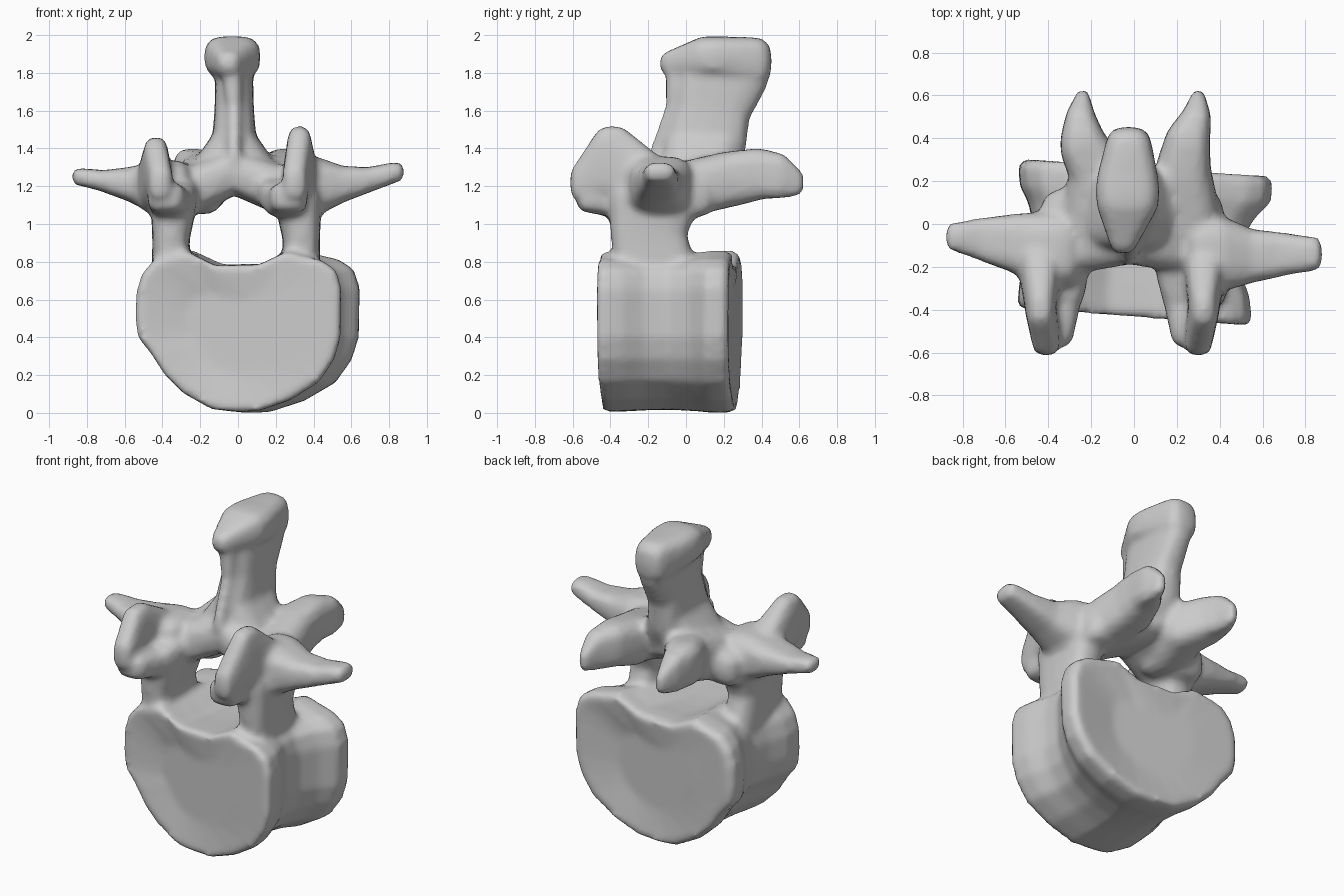
import bpy, bmesh
from math import sin, cos, pi, copysign

bm = bmesh.new()


def sq(c, e=0.65):
    return copysign(abs(c) ** e, c)


def blob(x, y, z, rx, ry, rz):
    """Points of a rounded box centred on x, y, z."""
    pts = []
    for j in range(9):
        a = -pi / 2 + pi * j / 8
        for i in range(16):
            b = 2 * pi * i / 16
            pts.append((x + rx * sq(cos(a)) * sq(cos(b)),
                        y + ry * sq(cos(a)) * sq(sin(b)),
                        z + rz * sq(sin(a))))
    return pts


def limb(*blobs):
    """Hull each neighbouring pair of blobs into one tapering limb."""
    for p, q in zip(blobs, blobs[1:]):
        part = bmesh.new()
        for co in blob(*p) + blob(*q):
            part.verts.new(co)
        res = bmesh.ops.convex_hull(part, input=part.verts[:])
        junk = {g for g in res["geom_interior"] + res["geom_unused"]
                if isinstance(g, bmesh.types.BMVert)}
        bmesh.ops.delete(part, geom=list(junk), context='VERTS')
        mesh = bpy.data.meshes.new("part")
        part.to_mesh(mesh)
        part.free()
        bm.from_mesh(mesh)
        bpy.data.meshes.remove(mesh)


# Vertebral body: waisted drum along y with slightly dished ends
outline = [(-.45, .81), (-.51, .74), (-.54, .64), (-.545, .5), (-.53, .4), (-.46, .31),
           (-.39, .20), (-.29, .10), (-.14, .015), (.0, .0), (.11, .005), (.28, .065),
           (.43, .16), (.51, .28), (.545, .40), (.55, .66), (.52, .76), (.45, .81),
           (.26, .86), (.11, .79), (-.12, .785), (-.27, .86)]
# y, x centre, x scale, z scale
stations = [(-.41, 0, .5, .5), (-.435, 0, .96, .965), (-.41, 0, 1, .99),
            (-.30, 0, .98, .98), (-.18, 0, .9, .965), (-.06, .01, .88, .965),
            (.06, .03, .96, .98), (.14, .05, 1.07, 1), (.23, .05, 1.085, 1),
            (.265, .05, 1.03, .96), (.24, .05, .5, .5)]
rings = [[bm.verts.new((cx + x * sx, y - .07 * x, .42 + (z - .42) * sz))
          for x, z in outline] for y, cx, sx, sz in stations]
n = len(outline)
for a, b in zip(rings, rings[1:]):
    for i in range(n):
        bm.faces.new((a[i], a[(i + 1) % n], b[(i + 1) % n], b[i]))
bm.faces.new(rings[0][::-1])
bm.faces.new(rings[-1])

for s in (1, -1):
    # Pedicle
    px = -.01 + s * .345
    limb((px, -.16, .74, .1, .22, .1), (px, -.2, .95, .1, .2, .1),
         (px - s * .015, -.17, 1.13, .125, .24, .1))
    # Lamina, roof of the canal, sloping down and outwards
    limb((px - s * .03, -.04, 1.15, .12, .2, .12), (-.02, .04, 1.28, .07, .23, .12))
    # Superior articular process: upright plate with an inner foot
    ax = -.055 + s * .355
    top = .06 if s > 0 else 0
    plate = (ax + s * .025, -.39, 1.3 + top / 2, .07, .11, .16 + top / 2)
    limb((ax + s * .03, -.18, 1.2, .1, .12, .14), plate, (ax, -.53, 1.22, .065, .085, .1))
    limb((ax - s * .1, -.18, 1.16, .1, .13, .08),
         (ax - s * .05, -.34, 1.12, .11, .12, .085),
         (ax - s * .03, -.49, 1.14, .1, .09, .08))
    # Inferior articular process
    ix = .03 + s * .27
    limb((ix - s * .03, .02, 1.19, .13, .14, .14),
         (ix - s * .07, .24, 1.24, .13, .1, .145),
         (.005 + s * .245, .37, 1.265, .105, .1, .135),
         (.02 + s * .27, .48, 1.255, .07, .07, .12),
         (ix, .56, 1.22, .035, .065, .075))

# Transverse processes
limb((.36, -.14, 1.2, .13, .18, .16), (.52, -.15, 1.21, .075, .13, .1),
     (.70, -.14, 1.24, .07, .1, .06), (.83, -.14, 1.275, .05, .08, .05))
limb((-.37, -.12, 1.19, .13, .18, .15), (-.54, -.09, 1.21, .075, .14, .095),
     (-.70, -.07, 1.23, .07, .1, .055), (-.83, -.06, 1.25, .05, .065, .045))

# Spinous process with flared base, thin front ridge and knobbed crest
limb((-.02, .06, 1.29, .22, .2, .09), (-.02, .1, 1.42, .12, .22, .1),
     (-.02, .14, 1.6, .105, .2, .1), (-.02, .2, 1.78, .1, .24, .1))
limb((-.02, .0, 1.35, .05, .2, .08), (-.02, .05, 1.6, .05, .16, .08),
     (-.03, .05, 1.8, .06, .16, .08))
limb((-.05, -.02, 1.85, .07, .12, .07), (-.03, .15, 1.885, .15, .14, .11),
     (-.025, .32, 1.86, .11, .135, .13))

bmesh.ops.recalc_face_normals(bm, faces=bm.faces[:])
mesh = bpy.data.meshes.new("vertebra")
bm.to_mesh(mesh)
bm.free()
bone = bpy.data.objects.new("vertebra", mesh)
bpy.context.collection.objects.link(bone)

# Fuse all parts into one bone surface and soften the seams
fuse = bone.modifiers.new("fuse", 'REMESH')
fuse.mode = 'VOXEL'
fuse.voxel_size = .022
fuse.use_smooth_shade = True
soft = bone.modifiers.new("soften", 'SMOOTH')
soft.factor = .5
soft.iterations = 3
